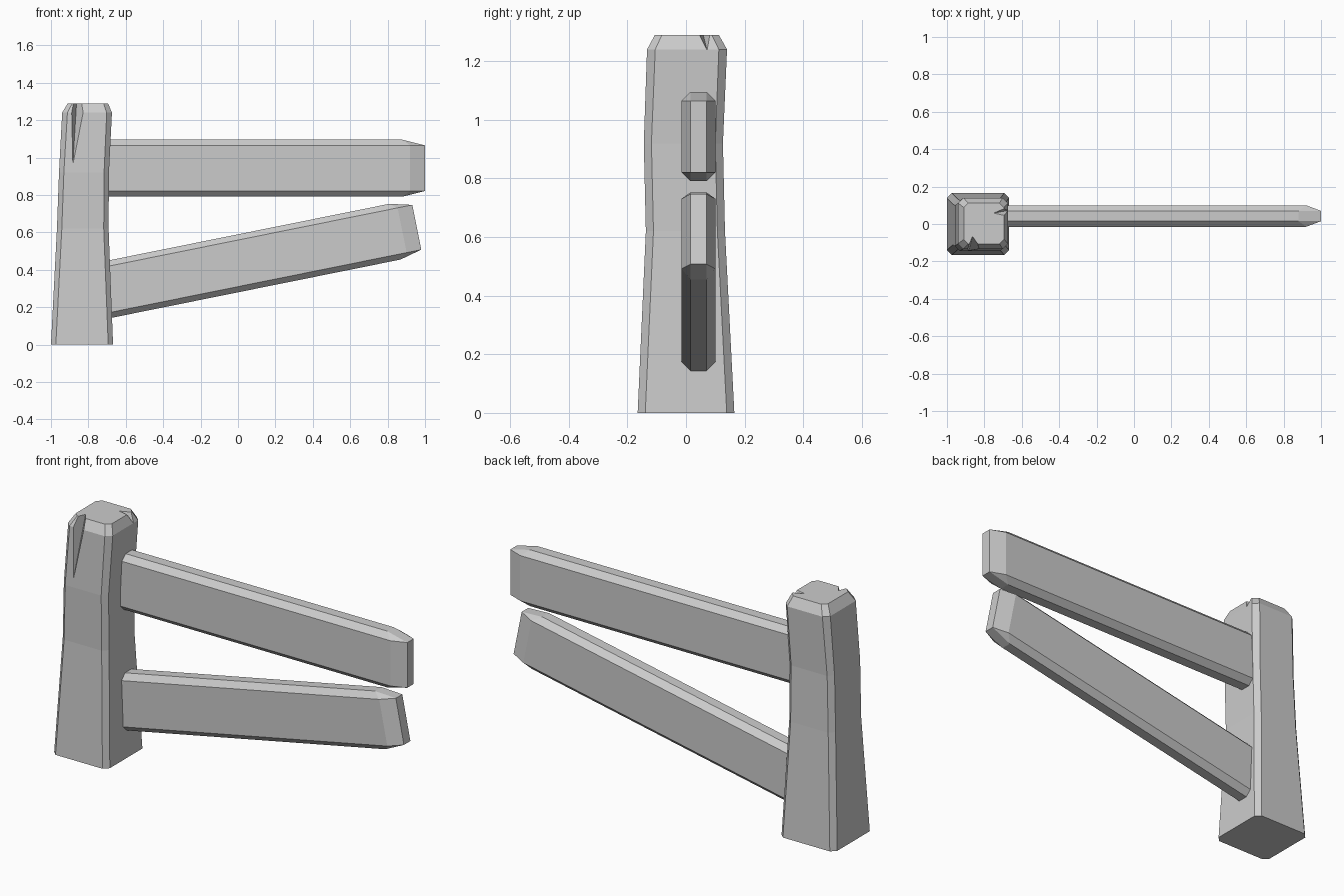
import bpy, bmesh, math
from mathutils import Matrix

if "Cube" in bpy.data.objects:
    bpy.data.objects.remove(bpy.data.objects["Cube"])


def make_object(name, bm):
    bmesh.ops.recalc_face_normals(bm, faces=bm.faces)
    mesh = bpy.data.meshes.new(name)
    bm.to_mesh(mesh)
    bm.free()
    obj = bpy.data.objects.new(name, mesh)
    bpy.context.collection.objects.link(obj)
    return obj


def octagon(a0, a1, b0, b1, c):
    """Rectangle with chamfered corners, counter-clockwise."""
    return [(a0 + c, b0), (a1 - c, b0), (a1, b0 + c), (a1, b1 - c),
            (a1 - c, b1), (a0 + c, b1), (a0, b1 - c), (a0, b0 + c)]


def bridge(bm, lower, upper):
    n = len(lower)
    for i in range(n):
        j = (i + 1) % n
        bm.faces.new((lower[i], lower[j], upper[j], upper[i]))


# Post: stacked chamfered sections, slightly waisted
def build_post():
    sections = [  # z, x0, x1, y0, y1, chamfer
        (0.00, -1.000, -0.668, -0.165, 0.165, 0.026),
        (0.62, -0.968, -0.692, -0.137, 0.133, 0.026),
        (0.92, -0.957, -0.690, -0.144, 0.126, 0.026),
        (1.24, -0.940, -0.674, -0.133, 0.140, 0.028),
        (1.29, -0.910, -0.695, -0.106, 0.112, 0.024)]
    bm = bmesh.new()
    rings = [[bm.verts.new((x, y, z)) for x, y in octagon(x0, x1, y0, y1, c)]
             for z, x0, x1, y0, y1, c in sections]
    for a, b in zip(rings, rings[1:]):
        bridge(bm, a, b)
    bm.faces.new(rings[0])
    bm.faces.new(rings[-1])
    return make_object("post", bm)


# Split in the wood: a wedge cut from the post
def cut_crack(post, tip, top):
    bm = bmesh.new()
    t = bm.verts.new(tip)
    tri = [bm.verts.new(p) for p in top]
    bm.faces.new(tri)
    for i in range(3):
        bm.faces.new((tri[i], tri[(i + 1) % 3], t))
    cutter = make_object("crack_cutter", bm)
    cutter.hide_render = True
    mod = post.modifiers.new("crack", 'BOOLEAN')
    mod.operation = 'DIFFERENCE'
    mod.solver = 'EXACT'
    mod.object = cutter
    bpy.context.view_layer.objects.active = post
    bpy.ops.object.modifier_apply(modifier=mod.name)
    bpy.data.objects.remove(cutter)


# Rail: chamfered board along x, blunt pointed tip at the local origin
def build_rail(name, length, tip, angle):
    hy, hz, c = 0.0575, 0.152, 0.030
    bm = bmesh.new()
    outline = octagon(-hy, hy, -hz, hz, c)
    start = [bm.verts.new((-length, y, z)) for y, z in outline]
    shoulder = [bm.verts.new((-0.12 if abs(z) == hz else -0.08, y, z))
                for y, z in outline]
    bridge(bm, start, shoulder)
    bm.faces.new(start)
    iy, iz = hy - c, hz - c
    end = [bm.verts.new((0, y, z))
           for y, z in ((-iy, -iz), (iy, -iz), (iy, iz), (-iy, iz))]
    bm.faces.new(end)
    for k in range(4):
        a, b = shoulder[2 * k], shoulder[2 * k + 1]
        nxt = shoulder[(2 * k + 2) % 8]
        e, f = end[k], end[(k + 1) % 4]
        bm.faces.new((a, b, f, e))
        bm.faces.new((b, nxt, f))
    bm.transform(Matrix.Translation(tip) @ Matrix.Rotation(-angle, 4, 'Y'))
    return make_object(name, bm)


post = build_post()
cut_crack(post, (-0.885, -0.150, 0.93),
          [(-0.905, -0.165, 1.31), (-0.790, -0.165, 1.31), (-0.862, -0.062, 1.31)])
cut_crack(post, (-0.655, 0.075, 1.225),
          [(-0.655, 0.025, 1.31), (-0.655, 0.105, 1.31), (-0.765, 0.056, 1.30)])

build_rail("upper_rail", 1.74, (1.0, 0.0425, 0.943), 0)
build_rail("lower_rail", 1.74, (0.956, 0.0425, 0.627), math.radians(11.4))
